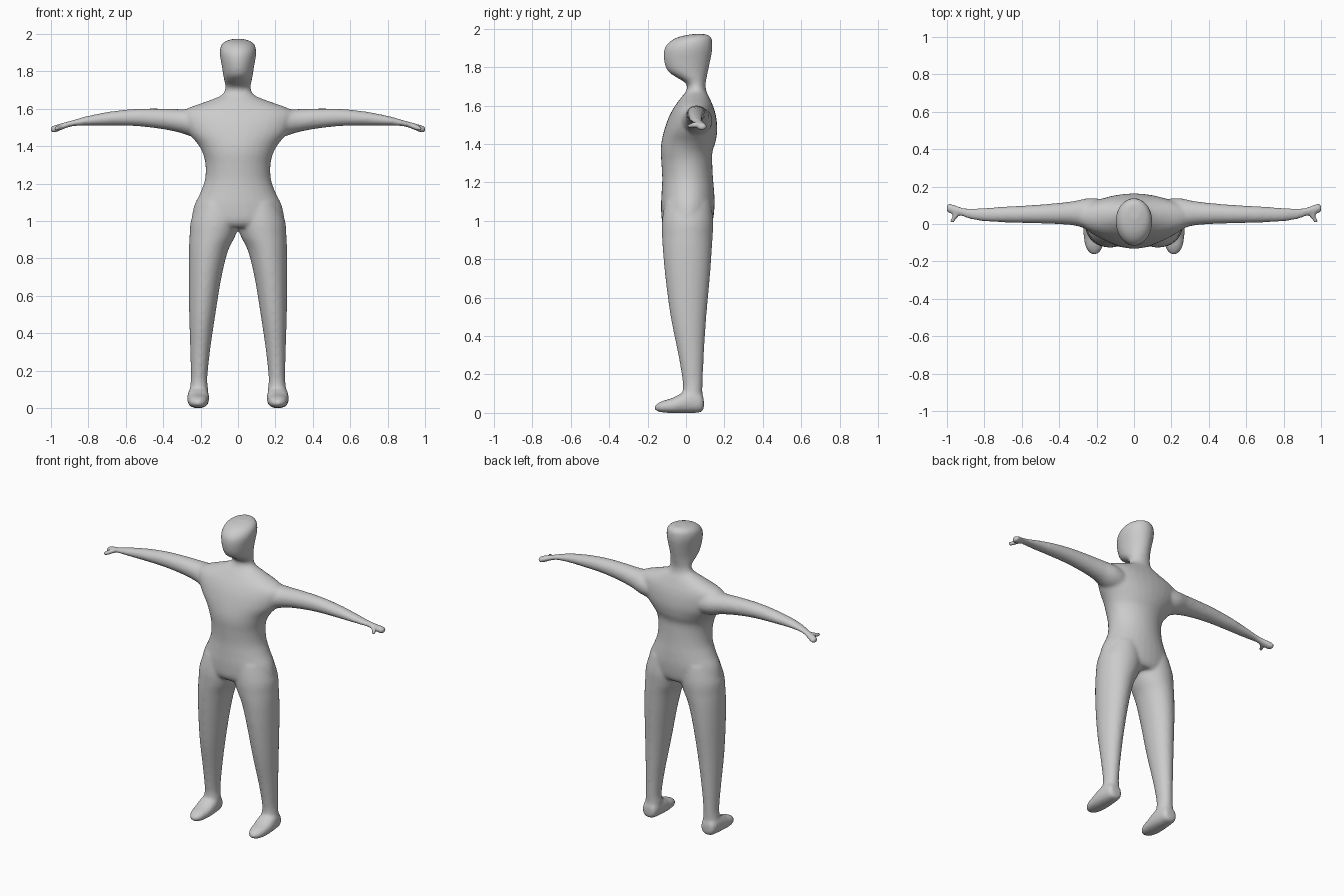
import bpy, bmesh, math
from mathutils import Vector

SIDES = 32
STEPS = 5
bm = bmesh.new()


def spline(rows):
    """Catmull-Rom resampling of the section rows."""
    out = []
    n = len(rows)
    for i in range(n - 1):
        p = [Vector(rows[min(max(j, 0), n - 1)]) for j in (i - 1, i, i + 1, i + 2)]
        for s in range(STEPS):
            t = s / STEPS
            out.append(0.5 * (2 * p[1] + (p[2] - p[0]) * t
                              + (2 * p[0] - 5 * p[1] + 4 * p[2] - p[3]) * t * t
                              + (3 * p[1] - p[0] - 3 * p[2] + p[3]) * t ** 3))
    out.append(Vector(rows[-1]))
    return out


def loft(axis, rows, side=1, power=1.0):
    """Closed tube along an axis; each row is position, then low/high bounds
    on the two remaining axes. side=-1 mirrors it in x."""
    others = [k for k in range(3) if k != axis]
    rings = []
    for t, a0, a1, b0, b1 in spline([Vector(r) for r in rows]):
        ring = []
        for k in range(SIDES):
            ang = 2 * math.pi * k / SIDES
            c, s = math.cos(ang), math.sin(ang)
            c = math.copysign(abs(c) ** power, c)
            s = math.copysign(abs(s) ** power, s)
            co = [0, 0, 0]
            co[axis] = t
            co[others[0]] = (a0 + a1) / 2 + c * (a1 - a0) / 2
            co[others[1]] = (b0 + b1) / 2 + s * (b1 - b0) / 2
            co[0] *= side
            ring.append(bm.verts.new(co))
        rings.append(ring)
    for r, q in zip(rings, rings[1:]):
        for k in range(SIDES):
            j = (k + 1) % SIDES
            bm.faces.new((r[k], r[j], q[j], q[k]))
    bm.faces.new(rings[0][::-1])
    bm.faces.new(rings[-1])


# Torso, neck and head: height, half width, front, back
trunk = [
    (0.965, 0.20, -0.10, 0.12), (1.00, 0.245, -0.125, 0.14),
    (1.08, 0.235, -0.13, 0.149), (1.15, 0.202, -0.127, 0.147),
    (1.22, 0.177, -0.124, 0.141), (1.30, 0.174, -0.128, 0.137),
    (1.36, 0.188, -0.132, 0.138), (1.41, 0.215, -0.128, 0.154),
    (1.47, 0.265, -0.114, 0.163), (1.53, 0.295, -0.094, 0.159),
    (1.575, 0.30, -0.072, 0.149), (1.605, 0.262, -0.053, 0.138),
    (1.64, 0.165, -0.027, 0.123), (1.67, 0.092, -0.003, 0.108),
    (1.70, 0.070, 0.006, 0.102), (1.725, 0.069, -0.012, 0.104),
    (1.75, 0.074, -0.055, 0.109), (1.78, 0.079, -0.095, 0.115),
    (1.83, 0.087, -0.114, 0.126), (1.89, 0.097, -0.114, 0.137),
    (1.93, 0.094, -0.088, 0.137), (1.957, 0.075, -0.04, 0.130),
    (1.972, 0.035, 0.03, 0.105),
]
loft(2, [(z, -w, w, f, b) for z, w, f, b in trunk])

for side in (1, -1):
    # Leg
    loft(2, [
        (0.04, 0.165, 0.26, -0.01, 0.088), (0.10, 0.160, 0.258, -0.018, 0.086),
        (0.16, 0.164, 0.252, -0.017, 0.087), (0.30, 0.150, 0.255, -0.04, 0.093),
        (0.50, 0.121, 0.261, -0.080, 0.106), (0.70, 0.088, 0.263, -0.107, 0.124),
        (0.84, 0.053, 0.262, -0.120, 0.134), (0.92, 0.014, 0.259, -0.125, 0.139),
        (1.00, -0.01, 0.252, -0.125, 0.142), (1.10, 0.0, 0.215, -0.11, 0.13),
    ], side)
    # Foot
    loft(1, [
        (0.093, 0.185, 0.24, 0.025, 0.07), (0.08, 0.166, 0.258, 0.004, 0.10),
        (0.03, 0.157, 0.268, -0.001, 0.12), (-0.02, 0.154, 0.271, -0.001, 0.104),
        (-0.07, 0.158, 0.269, -0.001, 0.078), (-0.12, 0.167, 0.26, 0.002, 0.063),
        (-0.15, 0.183, 0.242, 0.008, 0.048), (-0.163, 0.20, 0.225, 0.018, 0.036),
    ], side, 0.85)
    # Arm running into the hand
    loft(0, [
        (0.14, 0.0, 0.13, 1.44, 1.58), (0.24, -0.025, 0.138, 1.45, 1.595),
        (0.32, -0.008, 0.123, 1.474, 1.598), (0.42, 0.0, 0.111, 1.493, 1.601),
        (0.55, 0.004, 0.101, 1.507, 1.599), (0.68, 0.008, 0.094, 1.510, 1.585),
        (0.80, 0.014, 0.086, 1.510, 1.562), (0.88, 0.027, 0.084, 1.506, 1.540),
        (0.925, 0.043, 0.090, 1.494, 1.528), (0.96, 0.049, 0.103, 1.479, 1.518),
        (0.985, 0.055, 0.110, 1.470, 1.511), (1.003, 0.066, 0.102, 1.478, 1.503),
    ], side)
    # Thumb
    loft(1, [
        (0.075, 0.925, 0.955, 1.49, 1.515), (0.045, 0.936, 0.968, 1.484, 1.516),
        (0.022, 0.953, 0.983, 1.480, 1.510), (0.006, 0.963, 0.983, 1.484, 1.504),
    ], side)

bmesh.ops.recalc_face_normals(bm, faces=bm.faces[:])
mesh = bpy.data.meshes.new("body")
bm.to_mesh(mesh)
bm.free()
body = bpy.data.objects.new("body", mesh)
bpy.context.collection.objects.link(body)

# Single matte grey skin
grey = bpy.data.materials.new("light_grey")
grey.diffuse_color = (0.6, 0.6, 0.6, 1)
mesh.materials.append(grey)

# Fuse the parts into one skin and soften the joins
fuse = body.modifiers.new("fuse", 'REMESH')
fuse.mode = 'VOXEL'
fuse.voxel_size = 0.009
fuse.use_smooth_shade = True
soften = body.modifiers.new("soften", 'SMOOTH')
soften.factor = 0.5
soften.iterations = 10
